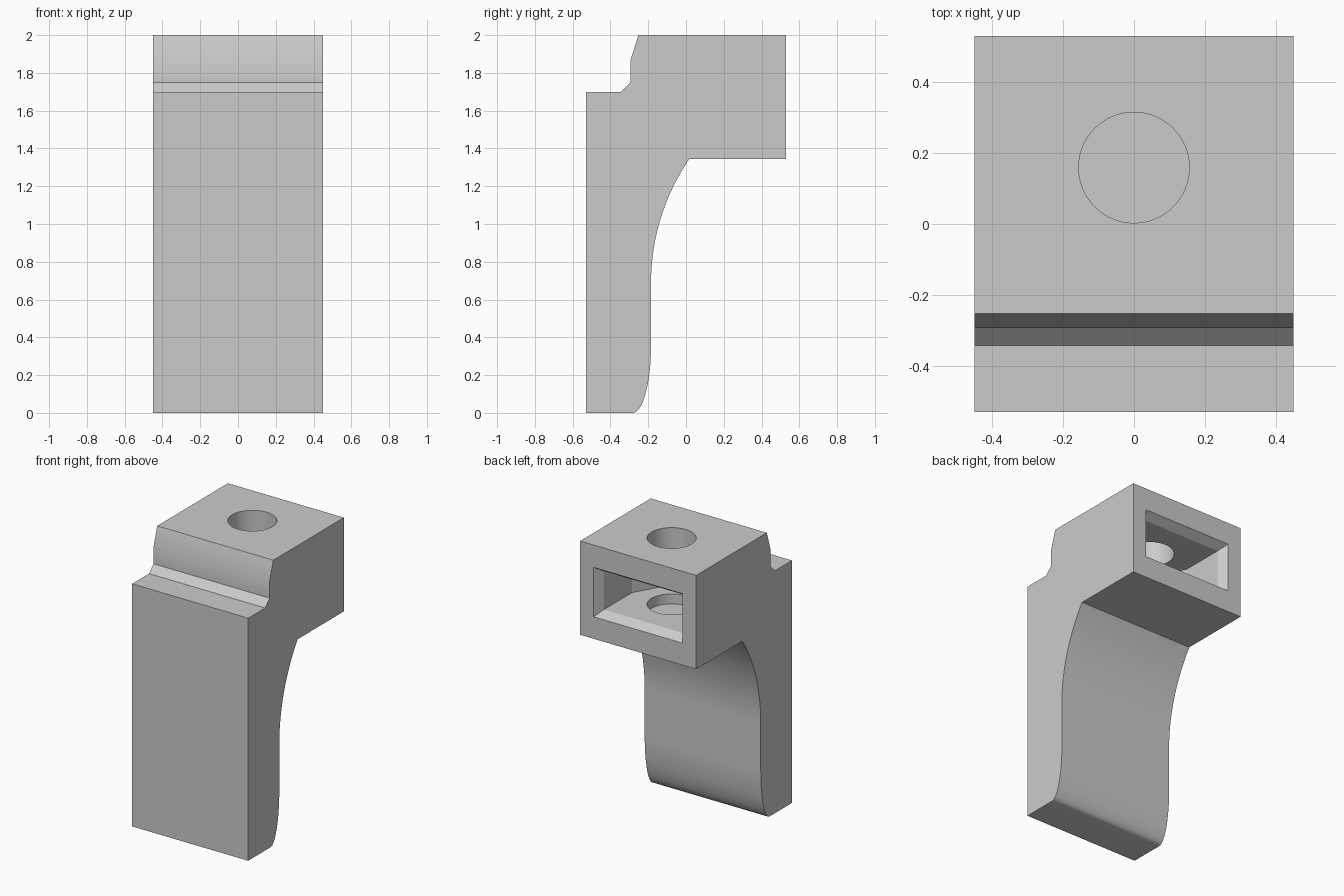
import bpy, bmesh
from math import sin, cos, pi, radians, asin
from mathutils import Vector

cube = bpy.data.objects.get("Cube")
if cube:
    bpy.data.objects.remove(cube, do_unlink=True)

grey = bpy.data.materials.new("plain grey")
grey.use_nodes = True
grey.diffuse_color = (0.6, 0.6, 0.6, 1)
grey.node_tree.nodes["Principled BSDF"].inputs["Base Color"].default_value = (0.6, 0.6, 0.6, 1)


def loft(name, first, last):
    """Solid between two matching closed loops of points."""
    bm = bmesh.new()
    a = [bm.verts.new(p) for p in first]
    b = [bm.verts.new(p) for p in last]
    bm.faces.new(a)
    bm.faces.new(b)
    for i in range(len(a)):
        j = (i + 1) % len(a)
        bm.faces.new((a[i], a[j], b[j], b[i]))
    bmesh.ops.recalc_face_normals(bm, faces=bm.faces)
    mesh = bpy.data.meshes.new(name)
    bm.to_mesh(mesh)
    bm.free()
    mesh.materials.append(grey)
    obj = bpy.data.objects.new(name, mesh)
    bpy.context.collection.objects.link(obj)
    return obj


def prism_z(name, outline, low, high):
    return loft(name, [(x, y, low) for x, y in outline], [(x, y, high) for x, y in outline])


def cut(target, cutter):
    cutter.hide_render = True
    mod = target.modifiers.new(cutter.name, "BOOLEAN")
    mod.operation = "DIFFERENCE"
    mod.solver = "EXACT"
    mod.object = cutter
    bpy.context.view_layer.objects.active = target
    bpy.ops.object.modifier_apply(modifier=mod.name)
    bpy.data.objects.remove(cutter, do_unlink=True)


# Side profile (y, z): stepped top, square head, leg with curved back
HALF = 0.45
BACK = 0.53
LEG_Y = -0.185
HEAD_Z = 1.343
profile = [(-BACK, 0), (-BACK, 1.7), (-0.343, 1.7), (-0.293, 1.75), (-0.293, 1.87),
           (-0.252, 2), (BACK, 2), (BACK, HEAD_Z)]

# Large arc under the head, easing into the upright
radius, start_z = 1.156, 0.69
sweep = asin((HEAD_Z - start_z) / radius)
for i in range(17):
    t = sweep * (1 - i / 16)
    profile.append((LEG_Y + radius * (1 - cos(t)), start_z + radius * sin(t)))

# Rounded heel at the foot
for i in range(17):
    t = pi / 2 * i / 16
    profile.append((LEG_Y - 0.097 * (1 - cos(t)), 0.36 * (1 - sin(t))))

bracket = loft("bracket_body", [(-HALF, y, z) for y, z in profile],
               [(HALF, y, z) for y, z in profile])

# Nut pocket: half hexagon in front, straight channel out of the back
HOLE_Y = 0.159
NUT = 0.307
LOW, HIGH = 1.535, 1.805
hexagon = [(NUT * cos(a), HOLE_Y - NUT * sin(a)) for a in (pi * k / 3 for k in range(4))]
pocket = [(NUT, BACK + 0.1)] + hexagon + [(-NUT, BACK + 0.1)]
cut(bracket, prism_z("pocket_cutter", pocket, LOW, HIGH))

# Flared mouth of the pocket
def mouth(y, grow):
    w, lo, hi = NUT + grow, LOW - grow, HIGH + grow
    return [Vector(p) for p in ((-w, y, lo), (w, y, lo), (w, y, hi), (-w, y, hi))]

cut(bracket, loft("mouth_cutter", mouth(BACK - 0.06, 0), mouth(BACK + 0.06, 0.076)))

# Bolt hole from the top, ending just below the pocket floor
circle = [(0.156 * cos(a), HOLE_Y + 0.156 * sin(a)) for a in (2 * pi * k / 64 for k in range(64))]
cut(bracket, prism_z("hole_cutter", circle, 1.465, 2.1))

# Smooth curves, crisp corners
bpy.ops.object.select_all(action="DESELECT")
bracket.select_set(True)
bpy.context.view_layer.objects.active = bracket
bpy.ops.object.shade_smooth_by_angle(angle=radians(30))
